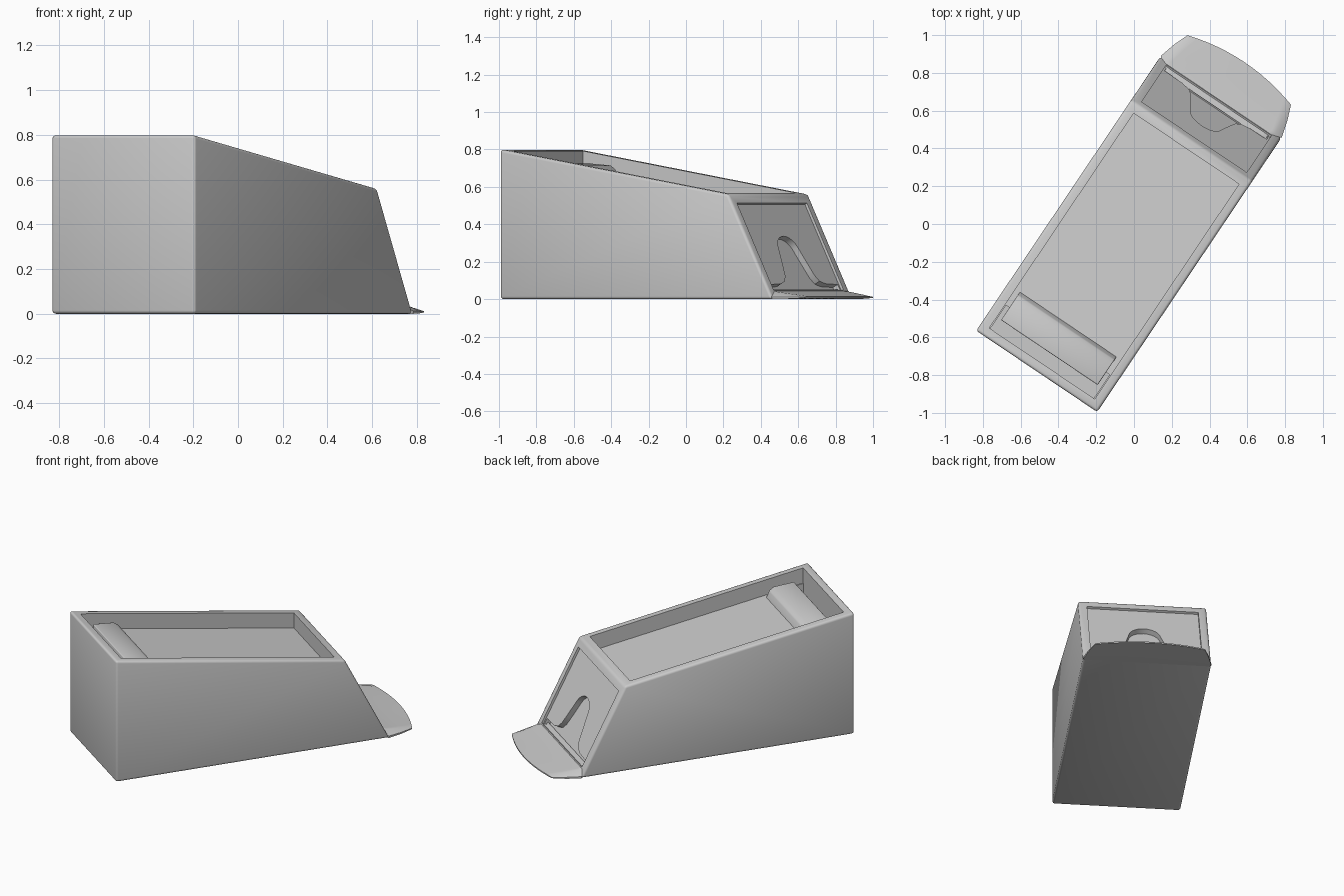
import bpy, bmesh, math
from mathutils import Matrix, Vector

if "Cube" in bpy.data.objects:
    bpy.data.objects.remove(bpy.data.objects["Cube"])

grey = bpy.data.materials.new("light grey plastic")
grey.use_nodes = True
grey.diffuse_color = (0.6, 0.6, 0.6, 1)
grey.node_tree.nodes["Principled BSDF"].inputs["Base Color"].default_value = (0.6, 0.6, 0.6, 1)

# Working space: x across, y from rear to mouth; placed diagonally
PLACE = Matrix.Translation((-0.515, -0.78, 0)) @ Matrix.Rotation(math.radians(-33.9), 4, 'Z')
HALF = 0.386
SIDE = Matrix(((0, 0, 1, 0), (1, 0, 0, 0), (0, 1, 0, 0), (0, 0, 0, 1)))  # (y, z) profile, pushed along x

# Frame of the sloping mouth: across, up the slope, outwards
FOOT, BROW = Vector((0, 1.755, 0)), Vector((0, 1.47, 0.56))
up = (BROW - FOOT).normalized()
MOUTH = Matrix((Vector((1, 0, 0)), up, Vector((1, 0, 0)).cross(up))).transposed()
if MOUTH.col[2].y < 0:
    MOUTH.col[2] *= -1
MOUTH = Matrix.Translation(FOOT) @ MOUTH.to_4x4()


def finish(name, bm):
    bmesh.ops.recalc_face_normals(bm, faces=bm.faces)
    me = bpy.data.meshes.new(name)
    bm.to_mesh(me)
    bm.free()
    me.materials.append(grey)
    ob = bpy.data.objects.new(name, me)
    bpy.context.collection.objects.link(ob)
    ob.matrix_world = PLACE
    return ob


def prism(name, points, frame, lo, hi):
    bm = bmesh.new()
    rings = [[bm.verts.new(frame @ Vector((a, b, d))) for a, b in points] for d in (lo, hi)]
    for ring in rings:
        bm.faces.new(ring)
    n = len(points)
    for i in range(n):
        j = (i + 1) % n
        bm.faces.new((rings[0][i], rings[0][j], rings[1][j], rings[1][i]))
    return finish(name, bm)


def bevel(ob, width):
    mod = ob.modifiers.new("bevel", 'BEVEL')
    mod.width, mod.segments, mod.limit_method = width, 3, 'ANGLE'


def cut(ob, cutter):
    mod = ob.modifiers.new("cut", 'BOOLEAN')
    mod.operation, mod.solver, mod.object = 'DIFFERENCE', 'EXACT', cutter


def bake(ob, cutters=()):
    bpy.context.view_layer.update()
    deps = bpy.context.evaluated_depsgraph_get()
    me = bpy.data.meshes.new_from_object(ob.evaluated_get(deps))
    ob.modifiers.clear()
    ob.data = me
    for c in cutters:
        bpy.data.objects.remove(c)


def smooth(ob):
    bpy.ops.object.select_all(action='DESELECT')
    ob.select_set(True)
    bpy.context.view_layer.objects.active = ob
    bpy.ops.object.shade_smooth_by_angle(angle=math.radians(35))


def rim(y):
    return 0.8 - 0.24 * y / 1.47


# Body: sloping box
body = prism("body", [(0, 0), (0, 0.8), (1.47, 0.56), (1.755, 0)], SIDE, -HALF, HALF)
bevel(body, 0.015)

# Open tray in the top, with a deeper gap at the rear
tray = prism("tray_cutter", [(0.05, rim(0.05) - 0.1), (0.05, 1), (1.42, 1), (1.42, rim(1.42) - 0.1)],
             SIDE, -0.336, 0.336)
gap = prism("gap_cutter", [(0.05, 0.35), (0.05, 0.9), (0.2, 0.9), (0.2, 0.35)], SIDE, -0.33, 0.33)

# Recessed mouth panel
recess = prism("recess_cutter", [(-0.335, 0.056), (0.335, 0.056), (0.335, 0.575), (-0.335, 0.575)],
               MOUTH, -0.015, 0.2)

# Flared finger notch with a slot along its foot
right = [(0.325, 0.06), (0.325, 0.095), (0.21, 0.1), (0.165, 0.115), (0.14, 0.15), (0.125, 0.2), (0.1, 0.29)]
arch = [(0.095 * math.cos(a), 0.3 + 0.085 * math.sin(a))
        for a in (math.radians(d) for d in range(15, 166, 15))]
notch = prism("notch_cutter", right + arch + [(-a, b) for a, b in reversed(right)], MOUTH, -0.05, 0.2)

cutters = [tray, gap, recess, notch]
for c in cutters:
    cut(body, c)
bake(body, cutters)
smooth(body)

# Sliding weight at the rear of the tray
weight = prism("sliding_weight", [(0.12, 0.36), (0.12, 0.725), (0.25, 0.715), (0.28, 0.695),
                                  (0.312, 0.62), (0.312, 0.36)], SIDE, -0.308, 0.308)
bevel(weight, 0.006)
bake(weight)
smooth(weight)

# Tongue: sloping lip with a curved front edge and low sides
bm = bmesh.new()
cols = [-1, -0.9] + [i / 6 for i in range(-5, 6)] + [0.9, 1]
rows = [(1.69, 0.33, 0.052, 0), (1.752, HALF, 0.04, 0), (1.84, 0.362, 0.027, 0.3), (1.922, 0.33, 0.014, 1)]
top, base = [], []
for y, half, z, bulge in rows:
    line = [(c * half, y + bulge * 0.05 * (1 - c * c), 0.012 if abs(c) == 1 and y > 1.7 else z) for c in cols]
    top.append([bm.verts.new(p) for p in line])
    base.append([bm.verts.new((p[0], p[1], 0.006 * bulge)) for p in line])
n, m = len(rows), len(cols)
for sheet in (top, base):
    for r in range(n - 1):
        for c in range(m - 1):
            bm.faces.new((sheet[r][c], sheet[r][c + 1], sheet[r + 1][c + 1], sheet[r + 1][c]))
for r in (0, n - 1):
    for c in range(m - 1):
        bm.faces.new((top[r][c], top[r][c + 1], base[r][c + 1], base[r][c]))
for c in (0, m - 1):
    for r in range(n - 1):
        bm.faces.new((top[r][c], top[r + 1][c], base[r + 1][c], base[r][c]))
smooth(finish("tongue", bm))
